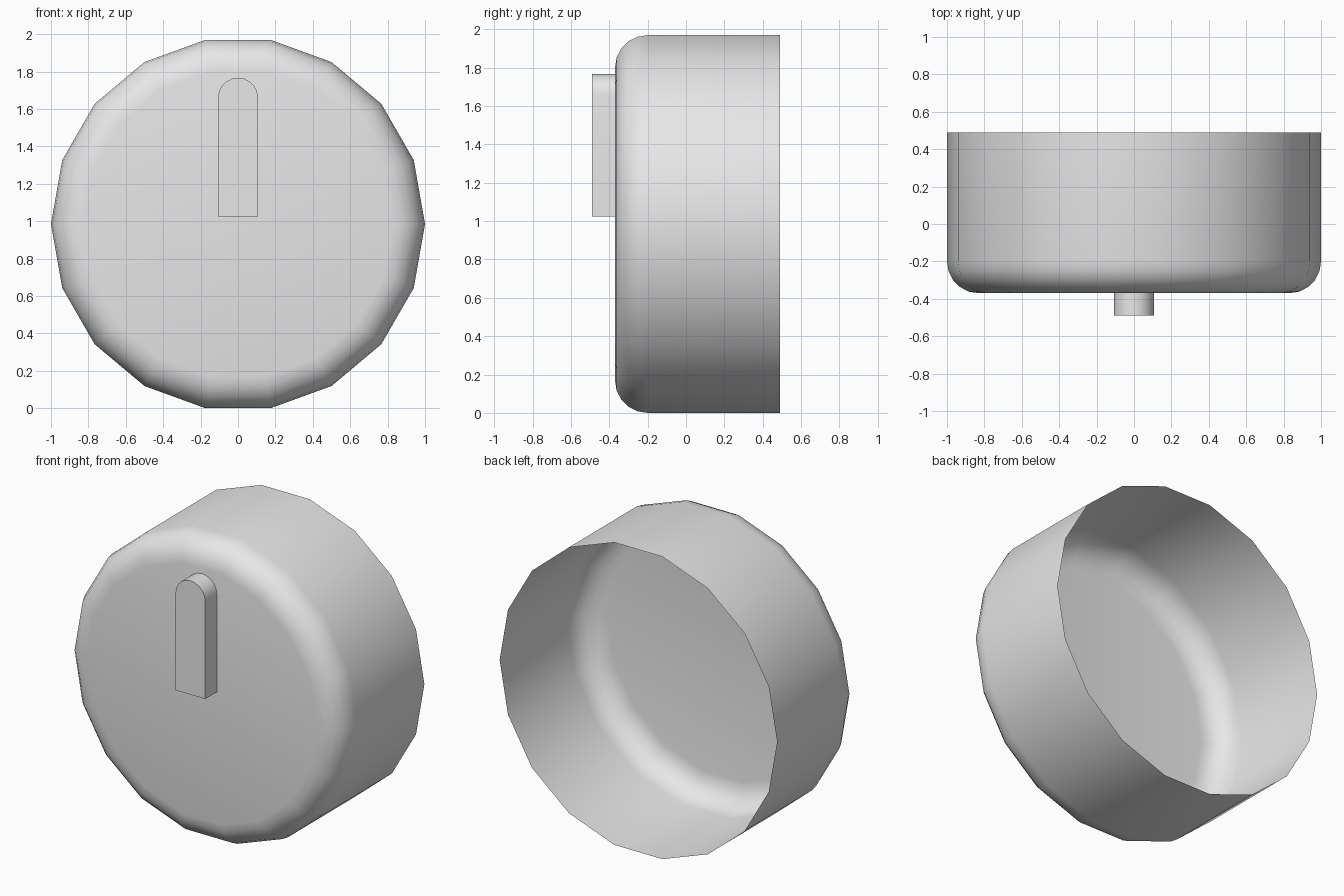
import bpy, bmesh
from math import sin, cos, pi, radians

cube = bpy.data.objects.get("Cube")
if cube:
    bpy.data.objects.remove(cube, do_unlink=True)

SIDES = 18
CENTRE_Z = cos(radians(10))      # the rim rests on a flat side
FRONT, BACK = -0.37, 0.49
ROUND = 0.17

grey = bpy.data.materials.new("light grey")
grey.use_nodes = True
grey.diffuse_color = (0.8, 0.8, 0.8, 1)
grey.node_tree.nodes["Principled BSDF"].inputs["Base Color"].default_value = (0.8, 0.8, 0.8, 1)


def finish(bm, name, angle):
    """Turn a bmesh into a smooth-shaded object."""
    mesh = bpy.data.meshes.new(name)
    bm.to_mesh(mesh)
    bm.free()
    mesh.materials.append(grey)
    obj = bpy.data.objects.new(name, mesh)
    bpy.context.collection.objects.link(obj)
    bpy.ops.object.select_all(action="DESELECT")
    obj.select_set(True)
    bpy.context.view_layer.objects.active = obj
    bpy.ops.object.shade_smooth_by_angle(angle=radians(angle))


# Knob body: open-backed shell with a rounded front edge
profile = [(1, BACK)]
for i in range(6):
    a = i / 5 * pi / 2
    profile.append((1 - ROUND + ROUND * cos(a), FRONT + ROUND - ROUND * sin(a)))

bm = bmesh.new()
rings = []
for r, y in profile:
    rings.append([bm.verts.new((r * cos(2 * pi * k / SIDES), y,
                                CENTRE_Z + r * sin(2 * pi * k / SIDES)))
                  for k in range(SIDES)])
for a, b in zip(rings, rings[1:]):
    for k in range(SIDES):
        n = (k + 1) % SIDES
        bm.faces.new((a[k], a[n], b[n], b[k]))
bm.faces.new(rings[-1])
bmesh.ops.recalc_face_normals(bm, faces=bm.faces)
finish(bm, "knob_body", 40)

# Pointer: raised bar with a round top, set against the front face
HALF, BOTTOM, SHOULDER = 0.107, 1.025, 1.66
outline = [(-HALF, BOTTOM), (HALF, BOTTOM)]
outline += [(HALF * cos(pi * i / 10), SHOULDER + HALF * sin(pi * i / 10)) for i in range(11)]

bm = bmesh.new()
front = [bm.verts.new((x, -0.49, z)) for x, z in outline]
back = [bm.verts.new((x, FRONT, z)) for x, z in outline]
bm.faces.new(front)
for k in range(len(front)):
    n = (k + 1) % len(front)
    bm.faces.new((front[n], front[k], back[k], back[n]))
finish(bm, "pointer", 30)
